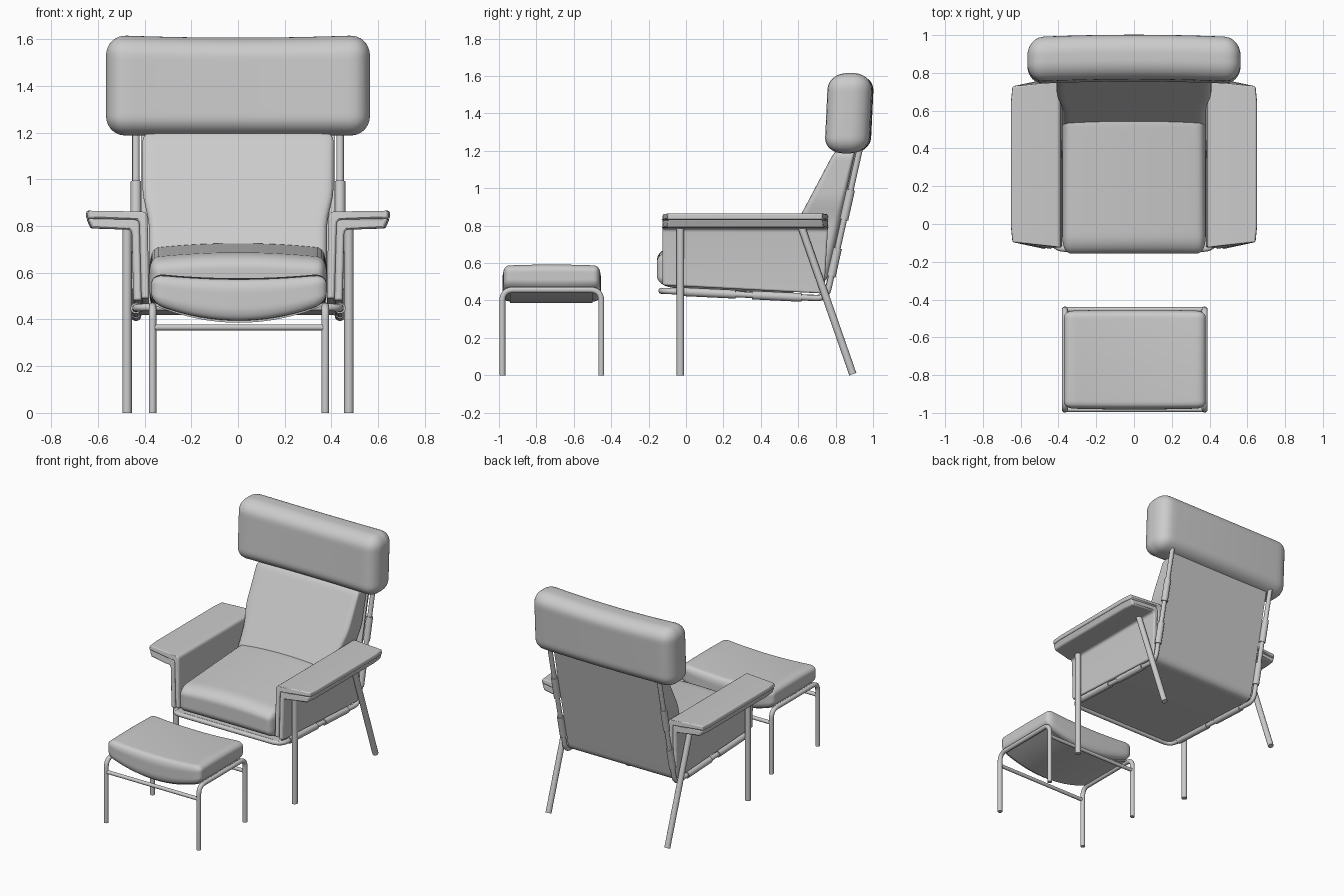
import bpy, bmesh, math
from mathutils import Vector

if "Cube" in bpy.data.objects:
    bpy.data.objects.remove(bpy.data.objects["Cube"])


def finish(name, bm, angle=40, bevel=0, segs=3):
    bmesh.ops.recalc_face_normals(bm, faces=bm.faces)
    me = bpy.data.meshes.new(name)
    bm.to_mesh(me)
    bm.free()
    ob = bpy.data.objects.new(name, me)
    bpy.context.collection.objects.link(ob)
    if bevel:
        m = ob.modifiers.new("bevel", "BEVEL")
        m.width, m.segments, m.angle_limit = bevel, segs, math.radians(35)
    bpy.ops.object.select_all(action='DESELECT')
    ob.select_set(True)
    bpy.context.view_layer.objects.active = ob
    bpy.ops.object.shade_smooth_by_angle(angle=math.radians(angle))
    return ob


def fillet(pts, r, n=6):
    """Round the inner corners of an open polyline."""
    pts = [Vector(p) for p in pts]
    out = [pts[0]]
    for a, b, c in zip(pts, pts[1:], pts[2:]):
        d = min(r, (a - b).length * .49, (c - b).length * .49)
        p, q = b + (a - b).normalized() * d, b + (c - b).normalized() * d
        for i in range(n + 1):
            t = i / n
            out.append(p * (1 - t) ** 2 + b * 2 * t * (1 - t) + q * t * t)
    return out + [pts[-1]]


def tube(name, pts, rad, r=0.0, n=16):
    """Sweep a circle along a filleted path."""
    path = fillet(pts, r) if r else [Vector(p) for p in pts]
    bm = bmesh.new()
    rings, nrm = [], None
    for i, p in enumerate(path):
        t = (path[min(i + 1, len(path) - 1)] - path[max(i - 1, 0)]).normalized()
        if nrm is None:
            nrm = t.orthogonal()
        nrm = (nrm - t * nrm.dot(t)).normalized()
        b = t.cross(nrm)
        rings.append([bm.verts.new(p + rad * (math.cos(a) * nrm + math.sin(a) * b))
                      for a in (2 * math.pi * k / n for k in range(n))])
    for A, B in zip(rings, rings[1:]):
        for k in range(n):
            bm.faces.new((A[k], A[(k + 1) % n], B[(k + 1) % n], B[k]))
    bm.faces.new(rings[0])
    bm.faces.new(rings[-1])
    return finish(name, bm)


def pillow(name, radii, place, cuts=27):
    """Rounded unit block; place(u, v, w) maps -1..1 coordinates to the world."""
    bm = bmesh.new()
    bmesh.ops.create_cube(bm, size=2)
    bmesh.ops.subdivide_edges(bm, edges=bm.edges[:], cuts=cuts, use_grid_fill=True)
    for v in bm.verts:
        p = [math.sin(c * math.pi / 2) for c in v.co]
        core = [max(r - 1, min(1 - r, c)) for c, r in zip(p, radii)]
        d = Vector([(c - k) / r for c, k, r in zip(p, core, radii)]).normalized()
        v.co = place(*[k + r * e for k, r, e in zip(core, radii, d)])
    return finish(name, bm, 60)


def sheet(name, path, offset, half):
    """Thin sheet: a filleted (y, z) path given thickness and width."""
    bm = bmesh.new()
    cols = []
    for i, p in enumerate(path):
        t = (path[min(i + 1, len(path) - 1)] - path[max(i - 1, 0)]).normalized()
        n = Vector((0, t.z, -t.y)) * offset
        cols.append([bm.verts.new((x, q.y, q.z)) for x, q in
                     ((-half, p), (half, p), (half, p + n), (-half, p + n))])
    for A, B in zip(cols, cols[1:]):
        for k in range(4):
            bm.faces.new((A[k], A[(k + 1) % 4], B[(k + 1) % 4], B[k]))
    bm.faces.new(cols[0])
    bm.faces.new(cols[-1])
    return finish(name, bm)


def arm_layer(name, side, outer, inner):
    """One L-shaped layer of the arm, extruded front to back."""
    prof = fillet([(*p, 0) for p in outer], .025, 4) + fillet([(*p, 0) for p in inner], .02, 4)
    bm = bmesh.new()
    rings = []
    for t in (0, .1, .9, 1):
        ring = []
        for x, z, _ in prof:
            cut = max(0, x - .5) / .15 * .028
            low = max(0, min(1, (.78 - z) / .3))
            y = (-.125 + cut) * (1 - t) + (.758 - cut - .02 * low) * t
            dx = -.008 if x > .6 and t in (0, 1) else 0
            ring.append(bm.verts.new((side * (x + dx), y, z - .045 * t * low)))
        rings.append(ring)
    n = len(prof)
    for A, B in zip(rings, rings[1:]):
        for k in range(n):
            bm.faces.new((A[k], A[(k + 1) % n], B[(k + 1) % n], B[k]))
    bm.faces.new(rings[0])
    bm.faces.new(rings[-1])
    return finish(name, bm, 35, .009, 3)


# Headrest
pillow("headrest", (.15, .85, .4), lambda u, v, w: (
    .565 * u, .878 + .01 * w - .014 * u * u + .118 * v,
    1.397 + .21 * w + (.012 * u * u if w > 0 else 0) * w))


# Wedge-shaped back cushion
def back_place(u, v, w):
    z = .845 + .355 * w
    front, rear = .79 + (z - 1.19) * .53, .908 + (z - 1.2) * .225
    widen = max(0, min(1, (z - .82) / .12))
    mid = (front + rear) / 2
    half = (rear - front) / 2
    return ((.382 + .027 * widen) * u, mid + half * v, z)


pillow("back_cushion", (.09, .28, .1), back_place)


# Seat cushion with a rounded front edge
def seat_place(u, v, w):
    y = .235 + .39 * v
    top = .685 + .025 * v + .022 * (1 - u * u)
    bot = .452 - .02 * v
    return (.38 * u, y, (top + bot) / 2 + (top - bot) / 2 * w)


pillow("seat_cushion", (.1, .24, .6), seat_place)

# Chair frame: one bent tube running down the back, under the seat and across the front
X = .437
half_path = [(X, .945, 1.28), (X, .775, .52), (X, .75, .41), (X, -.132, .452)]
tube("chair_frame", half_path + [(-x, y, z) for x, y, z in reversed(half_path)], .016, .075)

# Sling sheet between the frame tubes
sling = fillet([(0, .925, 1.24), (0, .768, .52), (0, .744, .416), (0, -.125, .455)], .075)
sheet("sling_sheet", sling, .012, .415)


def on_path(a, b, t):
    return tuple(Vector(a).lerp(Vector(b), t))


for s, side in ((1, "right"), (-1, "left")):
    # Arm: two padded layers bent into an L
    arm_layer(f"{side}_arm_upper_pad", s,
              [(.38, .49), (.388, .862), (.65, .866)],
              [(.652, .832), (.423, .826), (.414, .49)])
    arm_layer(f"{side}_arm_lower_pad", s,
              [(.413, .482), (.422, .828), (.65, .832)],
              [(.632, .79), (.455, .784), (.448, .482)])
    # Legs
    tube(f"{side}_front_leg", [(s * .475, -.03, 0), (s * .475, -.03, .8)], .02)
    tube(f"{side}_back_leg", [(s * .475, .892, .006), (s * .475, .615, .8)], .02)
    # Sleeves tying the sling to the frame
    P = [(s * x, y, z) for x, y, z in half_path]
    for i, (a, b, t0, t1) in enumerate(((P[0], P[1], .38, .59), (P[0], P[1], .79, .99),
                                        (P[2], P[3], .15, .45), (P[2], P[3], .55, .9))):
        tube(f"{side}_sleeve_{i + 1}", [on_path(a, b, t0), on_path(a, b, t1)], .023)

# Footstool cushion, sagging in the middle
OX = .004
pillow("footstool_cushion", (.14, .12, .65), lambda u, v, w: (
    OX + .375 * u, -.718 + (.264 - .006 * u * u) * v,
    .484 + .048 * u * u + (.093 - .027 * u * u) * w - .006 * v * v * w))

# Footstool sling under the cushion
bm = bmesh.new()
rows = []
for i in range(17):
    u = i / 8 - 1
    z = .386 + .075 * u * u
    rows.append([bm.verts.new((OX + .365 * u, y, h)) for y, h in
                 ((-.94, z), (-.5, z), (-.5, z + .012), (-.94, z + .012))])
for A, B in zip(rows, rows[1:]):
    for k in range(4):
        bm.faces.new((A[k], A[(k + 1) % 4], B[(k + 1) % 4], B[k]))
bm.faces.new(rows[0])
bm.faces.new(rows[-1])
finish("footstool_sling", bm)

# Footstool frame: two side hoops and two cross bars
Y0, Y1 = -.982, -.453
for s, side in ((1, "right"), (-1, "left")):
    x = OX + s * .37
    tube(f"footstool_{side}_hoop", [(x, Y0, 0), (x, Y0, .457), (x, Y1, .457), (x, Y1, 0)], .016, .06)
for y, end in ((Y0, "front"), (Y1, "rear")):
    tube(f"footstool_{end}_bar", [(OX - .37, y, .366), (OX + .37, y, .366)], .013)
